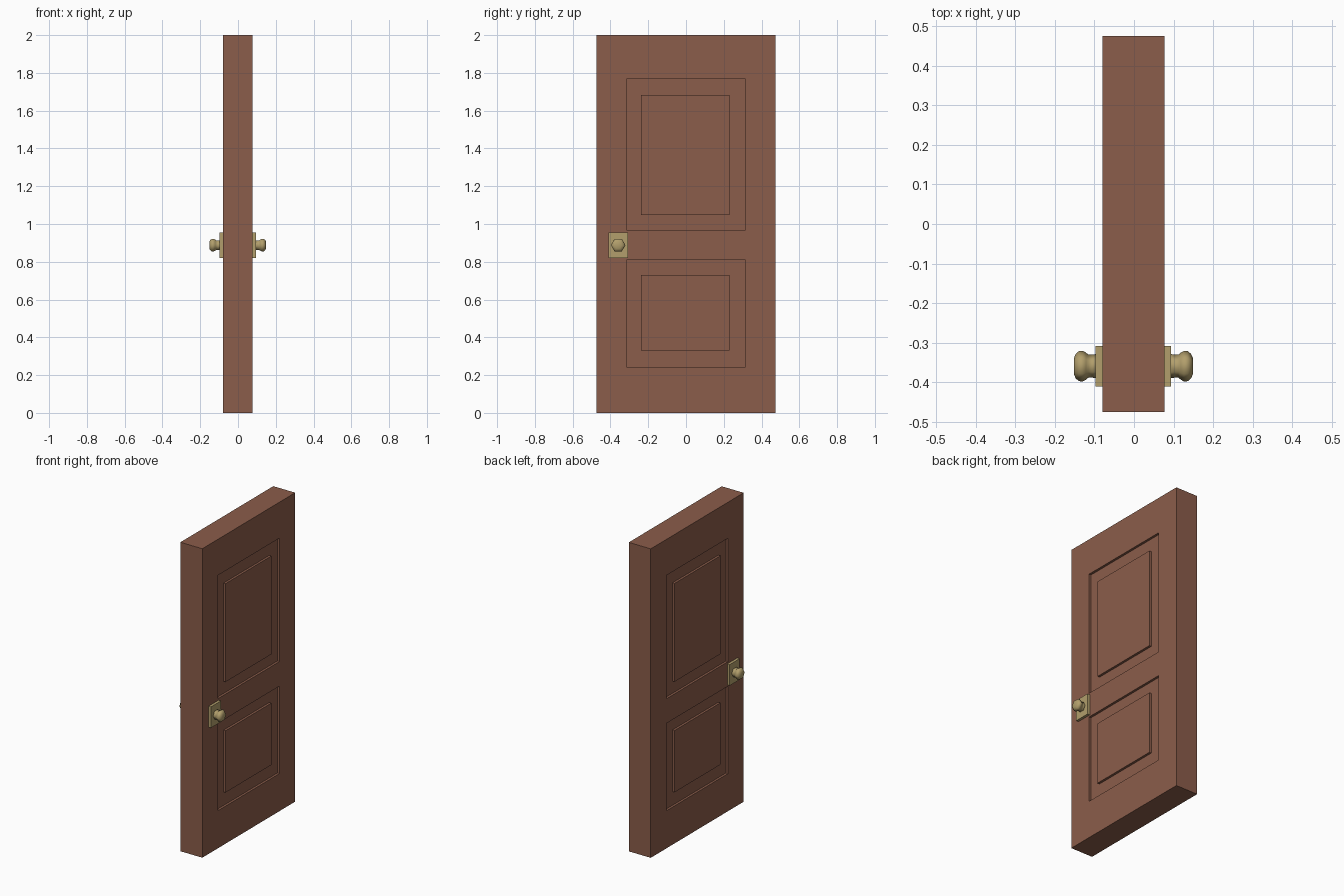
import bpy, bmesh, math
from mathutils import Vector, Matrix

if "Cube" in bpy.data.objects:
    bpy.data.objects.remove(bpy.data.objects["Cube"])


def material(name, rgb):
    m = bpy.data.materials.new(name)
    m.diffuse_color = (*rgb, 1)
    m.use_nodes = True
    m.node_tree.nodes["Principled BSDF"].inputs["Base Color"].default_value = m.diffuse_color
    return m


WOOD = material("brown wood", (0.258, 0.109, 0.069))
BRASS = material("dull brass", (0.445, 0.345, 0.150))
X0, X1 = -0.080, 0.077      # door faces
KNOB_Z = 0.888
KNOB_Y = -0.359


def finish(bm, name, mat):
    bmesh.ops.recalc_face_normals(bm, faces=bm.faces[:])
    me = bpy.data.meshes.new(name)
    bm.to_mesh(me)
    bm.free()
    me.materials.append(mat)
    ob = bpy.data.objects.new(name, me)
    bpy.context.collection.objects.link(ob)
    return ob


def box(lo, hi):
    bm = bmesh.new()
    bmesh.ops.create_cube(bm, size=1)
    for v in bm.verts:
        v.co = Vector([lo[i] if v.co[i] < 0 else hi[i] for i in range(3)])
    return bm


# door slab with a sunken moulding around each raised panel, on both faces
OUT_Y, IN_Y = (-0.315, 0.314), (-0.238, 0.231)
PANELS = [((0.243, 0.809), (0.331, 0.731)), ((0.968, 1.767), (1.047, 1.683))]
GROOVE = 0.015


def inside(c, ys, zs):
    return ys[0] < c.y < ys[1] and zs[0] < c.z < zs[1]


door = box((X0, -0.475, 0), (X1, 0.475, 2))
cuts = [(1, y) for y in OUT_Y + IN_Y]
cuts += [(2, z) for outer, inner in PANELS for z in outer + inner]
for axis, value in cuts:
    co, no = Vector(), Vector()
    co[axis], no[axis] = value, 1
    bmesh.ops.bisect_plane(door, geom=door.verts[:] + door.edges[:] + door.faces[:],
                           plane_co=co, plane_no=no)
door.normal_update()
for side in (-1, 1):
    for outer, inner in PANELS:
        ring = []
        for f in door.faces:
            c = f.calc_center_median()
            on_face = abs(c.x - (X1 if side > 0 else X0)) < 1e-4
            if on_face and inside(c, OUT_Y, outer) and not inside(c, IN_Y, inner):
                ring.append(f)
        res = bmesh.ops.extrude_face_region(door, geom=ring)
        moved = [g for g in res["geom"] if isinstance(g, bmesh.types.BMVert)]
        bmesh.ops.translate(door, verts=moved, vec=(-side * GROOVE, 0, 0))
        leftover = [f for f in ring if f.is_valid]
        if leftover:
            bmesh.ops.delete(door, geom=leftover, context='FACES_ONLY')
finish(door, "door_slab", WOOD)

# six-sided turned knob: (distance from plate, radius)
PROFILE = [(-0.004, 0.031), (0.008, 0.029), (0.018, 0.029), (0.024, 0.034),
           (0.032, 0.0385), (0.042, 0.038), (0.050, 0.031), (0.055, 0.020)]


def knob(name, x, side):
    bm = bmesh.new()
    rings = []
    for d, r in PROFILE:
        rings.append([bm.verts.new((x + side * d,
                                    KNOB_Y + r * math.cos(i * math.pi / 3),
                                    KNOB_Z + r * math.sin(i * math.pi / 3)))
                      for i in range(6)])
    for a, b in zip(rings, rings[1:]):
        for i in range(6):
            j = (i + 1) % 6
            bm.faces.new((a[i], a[j], b[j], b[i]))
    bm.faces.new(rings[0])
    bm.faces.new(rings[-1])
    for f in bm.faces:
        f.smooth = True
    return finish(bm, name, BRASS)


# back plates and knobs, one pair on each face
for side, face, label in ((-1, X0, "left"), (1, X1, "right")):
    outer = face + side * 0.017
    lo, hi = sorted((face - side * 0.004, outer))
    plate = box((lo, -0.410, 0.820), (hi, -0.308, 0.956))
    finish(plate, label + "_knob_plate", BRASS)
    knob(label + "_knob", outer, side)
